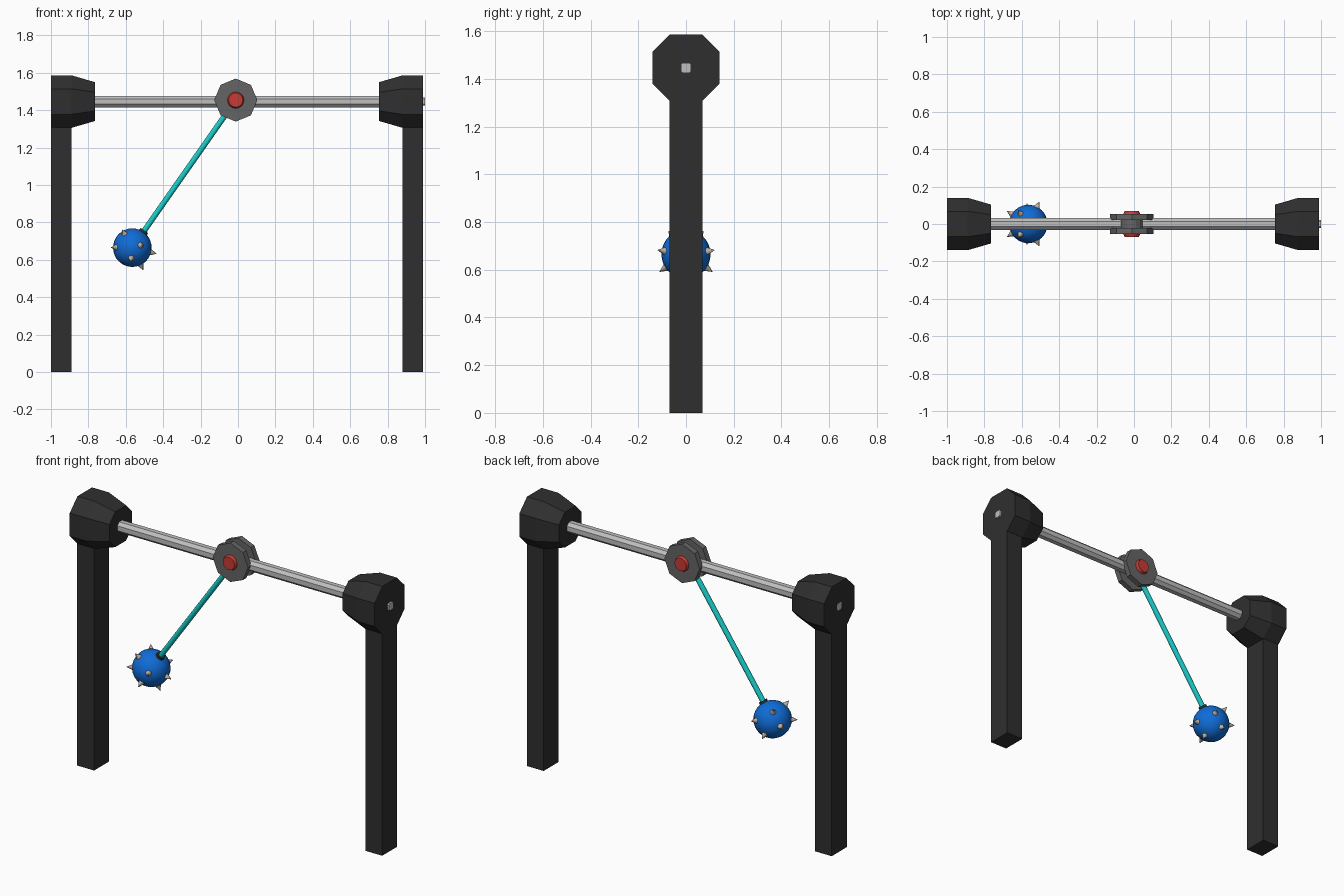
import bpy, bmesh
from math import radians, cos, sin, pi
from mathutils import Vector

if "Cube" in bpy.data.objects:
    bpy.data.objects.remove(bpy.data.objects["Cube"])


def material(name, r, g, b):
    m = bpy.data.materials.new(name)
    m.use_nodes = True
    m.diffuse_color = (r, g, b, 1)
    m.node_tree.nodes["Principled BSDF"].inputs["Base Color"].default_value = (r, g, b, 1)
    return m


BLACK = material("charcoal", 0.028, 0.028, 0.028)
STEEL = material("light steel", 0.52, 0.52, 0.52)
IRON = material("iron grey", 0.13, 0.13, 0.13)
RED = material("red", 0.58, 0.045, 0.035)
TEAL = material("teal", 0.01, 0.6, 0.58)
BLUE = material("blue", 0.005, 0.15, 0.68)
SPIKE = material("pale spike", 0.5, 0.44, 0.39)

BAR_Z = 1.446
MID_X = -0.005
HUB = Vector((-0.012, 0, 1.454))
BALL = Vector((-0.565, 0, 0.665))
BALL_R = 0.103


def finish(bm, name, mat):
    bmesh.ops.recalc_face_normals(bm, faces=bm.faces)
    mesh = bpy.data.meshes.new(name)
    bm.to_mesh(mesh)
    bm.free()
    ob = bpy.data.objects.new(name, mesh)
    bpy.context.collection.objects.link(ob)
    mesh.materials.append(mat)
    return ob


def smooth(ob, angle=40):
    bpy.ops.object.select_all(action="DESELECT")
    bpy.context.view_layer.objects.active = ob
    ob.select_set(True)
    bpy.ops.object.shade_smooth_by_angle(angle=radians(angle))


def octagon_loft(name, sections, mat):
    """Chamfered square sections (x, half size, flat half width) lofted along x."""
    bm = bmesh.new()
    rings = []
    for x, h, c in sections:
        outline = [(h, -c), (h, c), (c, h), (-c, h), (-h, c), (-h, -c), (-c, -h), (c, -h)]
        rings.append([bm.verts.new((x, y, BAR_Z + z)) for y, z in outline])
    for a, b in zip(rings, rings[1:]):
        for i in range(8):
            j = (i + 1) % 8
            bm.faces.new((a[i], a[j], b[j], b[i]))
    bm.faces.new(rings[0])
    bm.faces.new(rings[-1])
    return finish(bm, name, mat)


def tube(name, a, b, r1, r2, sides, mat, turn=0):
    """Cylinder or cone running from point a to point b."""
    a, b = Vector(a), Vector(b)
    bm = bmesh.new()
    bmesh.ops.create_cone(bm, cap_ends=True, segments=sides, radius1=r1, radius2=r2,
                          depth=(b - a).length)
    ob = finish(bm, name, mat)
    spin = (b - a).to_track_quat("Z", "Y")
    ob.location = (a + b) / 2
    ob.rotation_mode = "QUATERNION"
    ob.rotation_quaternion = spin @ Vector((0, 0, 1)).rotation_difference(Vector((0, 0, 1)))
    return ob


# Posts and their tapered octagonal heads
for side, s in (("right", -1), ("left", 1)):
    bm = bmesh.new()
    bmesh.ops.create_cube(bm, size=1)
    for v in bm.verts:
        v.co.x = MID_X + s * (0.939 + v.co.x * 0.11)
        v.co.y *= 0.14
        v.co.z = (v.co.z + 0.5) * 1.32
    finish(bm, side + "_post", BLACK)
    octagon_loft(side + "_post_head",
                 [(MID_X + s * 0.994, 0.14, 0.068), (MID_X + s * 0.884, 0.14, 0.068),
                  (MID_X + s * 0.76, 0.104, 0.05)], BLACK)

# Crossbar with narrower tips poking through the heads
octagon_loft("crossbar", [(-1, 0.021, 0.014), (-0.95, 0.021, 0.014), (-0.95, 0.031, 0.014),
                          (0.95, 0.031, 0.014), (0.95, 0.021, 0.014), (1, 0.021, 0.014)], STEEL)

# Hub: a spool between two octagonal discs, with red caps
tube("hub_spool", HUB + Vector((0, -0.03, 0)), HUB + Vector((0, 0.03, 0)), 0.062, 0.062, 16, IRON)
for side, s in (("front", -1), ("back", 1)):
    out = Vector((0, s, 0))
    tube(side + "_hub_disc", HUB + out * 0.021, HUB + out * 0.054, 0.115, 0.115, 8, IRON)
    smooth(tube(side + "_hub_cap", HUB + out * 0.05, HUB + out * 0.07, 0.046, 0.038, 16, RED), 30)

# Swinging rod, collar and ball
up = (HUB - BALL).normalized()
smooth(tube("swing_rod", BALL, HUB, 0.015, 0.015, 10, TEAL))
smooth(tube("ball_collar", BALL + up * 0.085, BALL + up * 0.112, 0.026, 0.024, 12, BLACK))
bm = bmesh.new()
bmesh.ops.create_uvsphere(bm, u_segments=24, v_segments=16, radius=BALL_R)
ball = finish(bm, "ball", BLUE)
ball.location = BALL
smooth(ball, 60)

# Two rings of five spikes around the rod axis
side_dir = Vector((up.z, 0, -up.x))
for ring, lift in (("upper", radians(21)), ("lower", radians(-29))):
    for i in range(5):
        t = i * 2 * pi / 5
        flat = side_dir * cos(t) + Vector((0, sin(t), 0))
        d = flat * cos(lift) + up * sin(lift)
        spike = tube(f"{ring}_spike_{i + 1}", BALL + d * 0.092, BALL + d * 0.133,
                     0.021, 0.001, 8, SPIKE)
        smooth(spike, 50)
